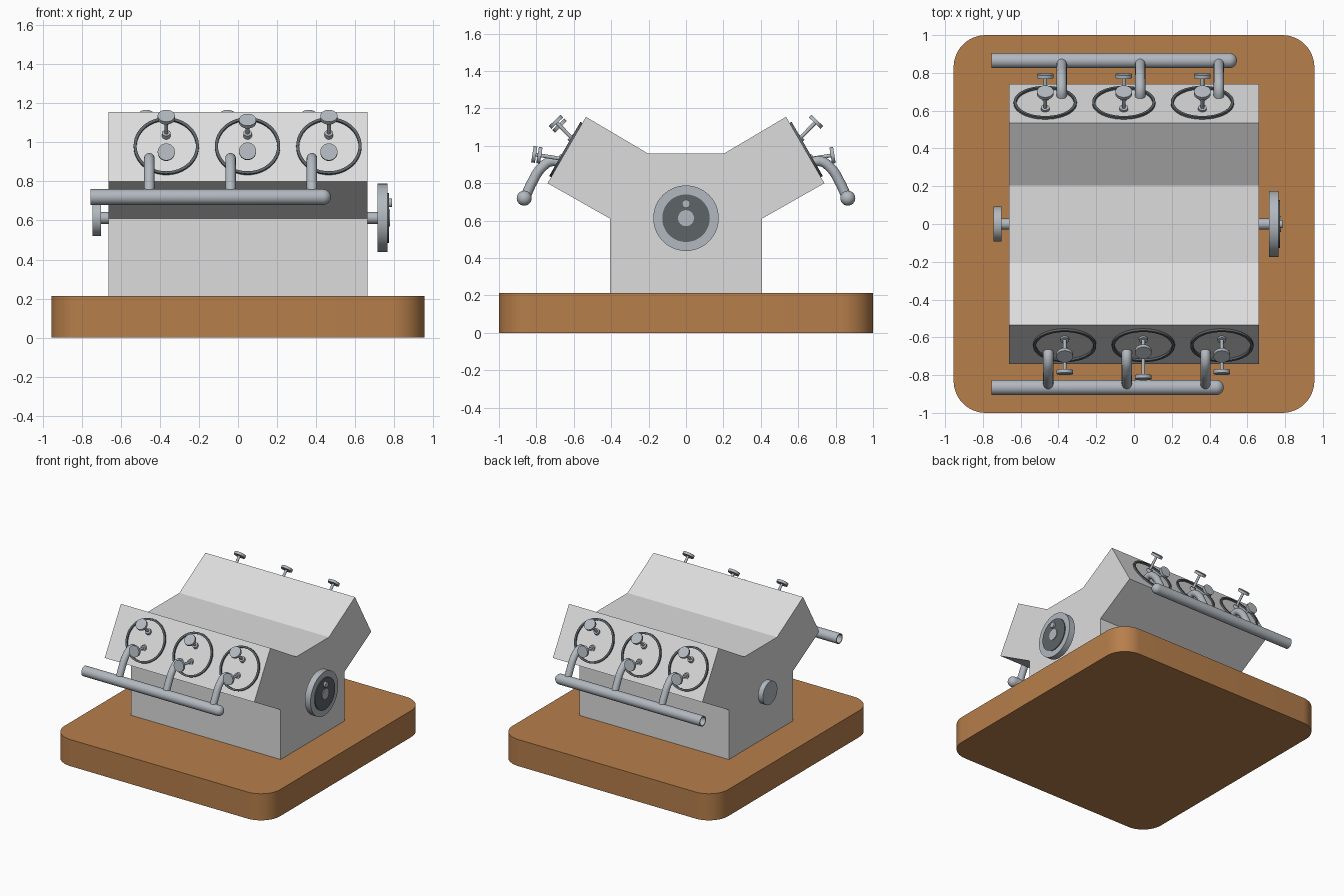
import bpy, bmesh, math
from mathutils import Vector

if "Cube" in bpy.data.objects:
    bpy.data.objects.remove(bpy.data.objects["Cube"])


def material(name, rgb):
    m = bpy.data.materials.new(name)
    m.use_nodes = True
    m.diffuse_color = (*rgb, 1)
    m.node_tree.nodes["Principled BSDF"].inputs["Base Color"].default_value = (*rgb, 1)
    return m


WOOD = material("warm wood", (0.47, 0.21, 0.07))
BLOCK = material("light grey casting", (0.72, 0.72, 0.72))
STEEL = material("blue grey steel", (0.44, 0.48, 0.52))
DARK = material("dark steel", (0.11, 0.125, 0.135))


def finish(name, bm, mat, smooth=True):
    bmesh.ops.remove_doubles(bm, verts=bm.verts, dist=1e-5)
    bmesh.ops.recalc_face_normals(bm, faces=bm.faces)
    mesh = bpy.data.meshes.new(name)
    bm.to_mesh(mesh)
    bm.free()
    mesh.materials.append(mat)
    ob = bpy.data.objects.new(name, mesh)
    bpy.context.collection.objects.link(ob)
    if smooth:
        select(ob)
        bpy.ops.object.shade_smooth_by_angle(angle=math.radians(35))
    return ob


def select(ob):
    bpy.ops.object.select_all(action="DESELECT")
    ob.select_set(True)
    bpy.context.view_layer.objects.active = ob


def lathe(name, origin, axis, profile, mat, steps=40):
    """Revolve (distance along axis, radius) points around an axis."""
    bm = bmesh.new()
    verts = [bm.verts.new((r, 0, d)) for d, r in profile]
    edges = [bm.edges.new(pair) for pair in zip(verts, verts[1:])]
    bmesh.ops.spin(bm, geom=verts + edges, cent=(0, 0, 0), axis=(0, 0, 1),
                   angle=math.tau, steps=steps)
    ob = finish(name, bm, mat)
    ob.rotation_mode = "QUATERNION"
    ob.rotation_quaternion = Vector(axis).to_track_quat("Z", "Y")
    ob.location = origin
    return ob


def rod(name, origin, axis, start, end, radius, mat, steps=32):
    return lathe(name, origin, axis,
                 [(start, 0), (start, radius), (end, radius), (end, 0)], mat, steps)


def prism(name, points, offset, mat, smooth):
    bm = bmesh.new()
    face = bm.faces.new([bm.verts.new(p) for p in points])
    out = bmesh.ops.extrude_face_region(bm, geom=[face])["geom"]
    bmesh.ops.translate(bm, vec=offset,
                        verts=[g for g in out if isinstance(g, bmesh.types.BMVert)])
    return finish(name, bm, mat, smooth)


# Rounded wooden base
outline = []
R = 0.17
for i, (sx, sy) in enumerate([(1, 1), (-1, 1), (-1, -1), (1, -1)]):
    for k in range(13):
        a = math.pi / 2 * (i + k / 12)
        outline.append((sx * (0.955 - R) + R * math.cos(a),
                        sy * (1 - R) + R * math.sin(a), 0))
prism("wooden_base", outline, (0, 0, 0.213), WOOD, True)

# V-shaped engine block
half = [(0.405, 0.21), (0.405, 0.61), (0.74, 0.80), (0.535, 1.155), (0.205, 0.96)]
section = half + [(-y, z) for y, z in reversed(half)]
prism("engine_block", [(-0.663, y, z) for y, z in section], (1.325, 0, 0), BLOCK, False)


def valve(name, x, side, y, z, tilt, length):
    origin = (x, side * y, z)
    a = math.radians(tilt)
    axis = (0, side * math.cos(a), math.sin(a))
    rod(name + "_guide", origin, axis, -0.02, 0.018, 0.022, STEEL)
    rod(name + "_stem", origin, axis, 0, length, 0.01, STEEL, 16)
    rod(name + "_cap", origin, axis, length - 0.01, length + 0.01, 0.044, STEEL)


def runner(name, x, side):
    path = [(0.655, 0.90), (0.715, 0.918), (0.775, 0.88), (0.82, 0.81), (0.862, 0.72)]
    curve = bpy.data.curves.new(name, "CURVE")
    curve.dimensions = "3D"
    curve.bevel_depth = 0.027
    curve.bevel_resolution = 6
    curve.use_fill_caps = True
    spline = curve.splines.new("BEZIER")
    spline.bezier_points.add(len(path) - 1)
    for point, (y, z) in zip(spline.bezier_points, path):
        point.co = (x, side * y, z)
        point.handle_left_type = point.handle_right_type = "AUTO"
    curve.materials.append(STEEL)
    ob = bpy.data.objects.new(name, curve)
    bpy.context.collection.objects.link(ob)
    select(ob)
    bpy.ops.object.convert(target="MESH")
    bpy.ops.object.shade_smooth_by_angle(angle=math.radians(35))


# Cylinder banks: seal rings, valves, exhaust runners and manifolds
for side, bank, first, pipe_end in [(-1, "front", -0.367, 0.475), (1, "back", -0.47, 0.545)]:
    for i in range(3):
        x = first + 0.416 * i
        tag = f"{bank}_{i + 1}"
        lathe("seal_ring_" + tag, (x, side * 0.6375, 0.9775), (0, side * 0.866, 0.5),
              [(-0.005, 0.152), (0.012, 0.152), (0.012, 0.167), (-0.005, 0.167), (-0.005, 0.152)],
              DARK, 48)
        shift = 0.028 if bank == "front" and i == 1 else 0
        valve("upper_valve_" + tag, x, side, 0.605, 1.035, 46, 0.13 - shift)
        valve("lower_valve_" + tag, x, side, 0.66, 0.93, 9, 0.125 + shift)
        runner("exhaust_runner_" + tag, x + side * 0.087, side)
    length = pipe_end + 0.755
    dome = [(length - 0.04 + 0.04 * math.sin(a), 0.04 * math.cos(a))
            for a in (math.pi / 16 * k for k in range(8))]
    lathe("exhaust_manifold_" + bank, (-0.755, side * 0.865, 0.72), (1, 0, 0),
          [(0.6, 0), (0.6, 0.033), (0, 0.033), (0, 0.04)] + dome + [(length, 0)], STEEL)

# Crankshaft with flywheel and rear pulley
crank = (0, 0, 0.613)
rod("crankshaft", crank, (1, 0, 0), -0.72, 0.73, 0.03, STEEL)
rod("rear_pulley", crank, (1, 0, 0), -0.745, -0.702, 0.092, STEEL)
rod("flywheel", crank, (1, 0, 0), 0.715, 0.765, 0.175, STEEL, 64)
rod("flywheel_dark_plate", crank, (1, 0, 0), 0.764, 0.772, 0.127, DARK, 48)
rod("flywheel_hub", crank, (1, 0, 0), 0.76, 0.778, 0.043, STEEL)
rod("flywheel_pin", (0, 0, 0.69), (1, 0, 0), 0.76, 0.787, 0.022, STEEL)
